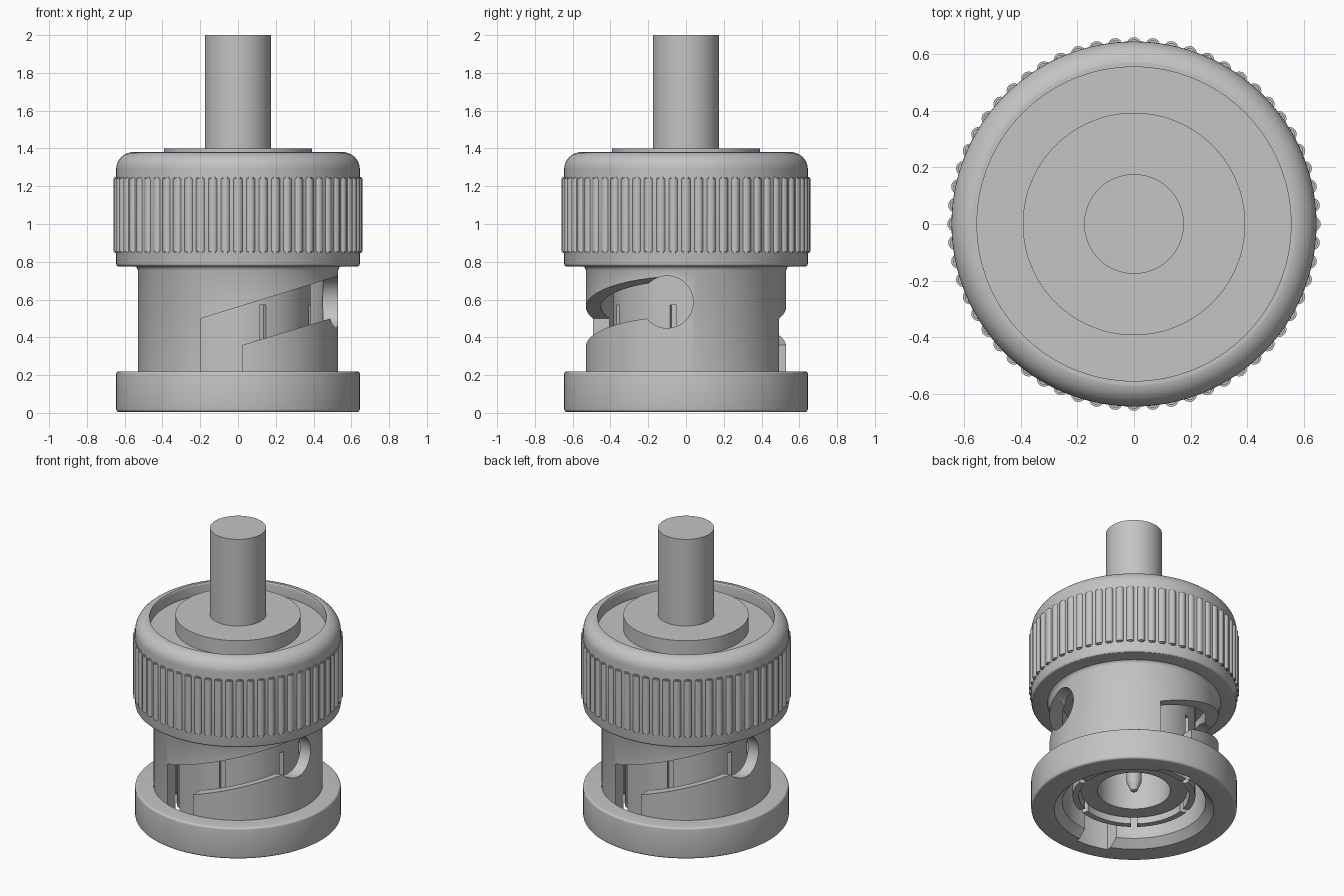
import bpy
import bmesh
from math import sin, cos, pi, radians
from mathutils import Matrix, Vector

if "Cube" in bpy.data.objects:
    bpy.data.objects.remove(bpy.data.objects["Cube"])

metal = bpy.data.materials.new("grey metal")
metal.use_nodes = True
metal.diffuse_color = (0.55, 0.55, 0.55, 1)
metal.node_tree.nodes["Principled BSDF"].inputs["Base Color"].default_value = metal.diffuse_color


def add_object(name, bm):
    bmesh.ops.recalc_face_normals(bm, faces=bm.faces)
    mesh = bpy.data.meshes.new(name)
    bm.to_mesh(mesh)
    bm.free()
    mesh.materials.append(metal)
    obj = bpy.data.objects.new(name, mesh)
    bpy.context.collection.objects.link(obj)
    return obj


def activate(obj):
    bpy.ops.object.select_all(action='DESELECT')
    obj.select_set(True)
    bpy.context.view_layer.objects.active = obj


def smooth(obj):
    activate(obj)
    bpy.ops.object.shade_smooth_by_angle(angle=radians(30))


def fillet(r, z, radius, start, steps=6):
    """Quarter arc of (r, z) points, turning counter-clockwise from start degrees."""
    angles = [radians(start + 90 * i / steps) for i in range(steps + 1)]
    return [(r + radius * cos(a), z + radius * sin(a)) for a in angles]


def lathe(name, profile, closed=True, segments=128):
    """Revolve an (r, z) profile; points on the axis become poles."""
    bm = bmesh.new()
    rings = []
    for r, z in profile:
        if r == 0:
            rings.append([bm.verts.new((0, 0, z))] * segments)
        else:
            rings.append([bm.verts.new((r * cos(2 * pi * i / segments),
                                        r * sin(2 * pi * i / segments), z))
                          for i in range(segments)])
    pairs = list(zip(rings, rings[1:]))
    if closed:
        pairs.append((rings[-1], rings[0]))
    for a, b in pairs:
        for i in range(segments):
            j = (i + 1) % segments
            corners = list(dict.fromkeys((a[i], a[j], b[j], b[i])))
            if len(corners) > 2:
                bm.faces.new(corners)
    return add_object(name, bm)


def cut(target, cutter):
    cutter.hide_render = True
    mod = target.modifiers.new("cut", 'BOOLEAN')
    mod.operation = 'DIFFERENCE'
    mod.solver = 'EXACT'
    mod.object = cutter
    activate(target)
    bpy.ops.object.modifier_apply(modifier=mod.name)
    bpy.data.objects.remove(cutter)


def prism(name, outline, y_near, y_far, turn):
    """Extrude an (x, z) outline along y, then turn it about z."""
    bm = bmesh.new()
    face = bm.faces.new([bm.verts.new((x, y_near, z)) for x, z in outline])
    new = bmesh.ops.extrude_face_region(bm, geom=[face])["geom"]
    verts = [v for v in new if isinstance(v, bmesh.types.BMVert)]
    bmesh.ops.translate(bm, verts=verts, vec=(0, y_far - y_near, 0))
    bmesh.ops.rotate(bm, verts=bm.verts, matrix=Matrix.Rotation(turn, 3, 'Z'))
    return add_object(name, bm)


# Cable stub and rear flange
smooth(lathe("cable", [(0, 1.25), (0.176, 1.25), (0.176, 2.0), (0, 2.0)], False))
smooth(lathe("rear_flange", [(0, 1.25), (0.393, 1.25), (0.393, 1.4), (0, 1.4)], False))

# Coupling nut with rounded rim and recessed top
nut = ([(0, 0.775), (0.53, 0.775)] + fillet(0.63, 0.79, 0.015, -90, 3)
       + fillet(0.555, 1.29, 0.09, 0, 10) + fillet(0.57, 1.365, 0.015, 90, 4)
       + [(0.555, 1.3), (0, 1.3)])
smooth(lathe("coupling_nut", nut, False))

# Grip ribs around the nut
bm = bmesh.new()
rib_count = 60
for i in range(rib_count):
    a = 2 * pi * i / rib_count
    place = Matrix.Translation((0.634 * cos(a), 0.634 * sin(a), 1.0475))
    made = bmesh.ops.create_cone(bm, cap_ends=True, segments=16, radius1=0.026,
                                 radius2=0.026, depth=0.4, matrix=place)
    rims = {e for v in made["verts"] for e in v.link_edges
            if abs(e.verts[0].co.z - e.verts[1].co.z) < 0.01}
    bmesh.ops.bevel(bm, geom=list(rims), offset=0.007, segments=2, affect='EDGES')
smooth(add_object("grip_ribs", bm))

# Bayonet sleeve, flared into the nut, with two slanted slots and locking holes
sleeve = lathe("bayonet_sleeve", [
    (0.5, 0.005), (0.53, 0.005), (0.53, 0.755), (0.536, 0.769), (0.55, 0.78),
    (0.45, 0.78), (0.45, 0.055)])
slot = [(-0.195, -0.1), (-0.195, 0.5), (0.6, 0.746), (0.6, 0.533), (0.025, 0.36), (0.025, -0.1)]
for turn in (0, pi):
    cut(sleeve, prism("slot_cutter", slot, -0.1, -0.7, turn))
    bm = bmesh.new()
    bmesh.ops.create_cone(bm, cap_ends=True, segments=48, radius1=0.138, radius2=0.138, depth=0.5,
                          matrix=Matrix.Translation((0.5, -0.1, 0.587))
                          @ Matrix.Rotation(pi / 2, 4, 'Y'))
    bmesh.ops.rotate(bm, verts=bm.verts, matrix=Matrix.Rotation(turn, 3, 'Z'))
    cut(sleeve, add_object("hole_cutter", bm))
smooth(sleeve)

# Front collar
collar = ([(0.53, 0.005)] + fillet(0.63, 0.02, 0.015, -90, 4)
          + fillet(0.63, 0.205, 0.015, 0, 4) + [(0.53, 0.22)])
smooth(lathe("front_collar", collar))

# Slitted contact ring
contact = lathe("contact_ring", [(0.345, 0.1), (0.385, 0.1), (0.385, 0.8), (0.345, 0.8)])
half = 0.018
slit = [(-half, 0), (-half, 0.57), (half, 0.57), (half, 0)]
for i in range(6):
    cut(contact, prism("slit_cutter", slit, -0.3, -0.45, radians(20 + 60 * i)))
smooth(contact)

# Inner insulator and centre pin
smooth(lathe("insulator", [(0, 0.6), (0.228, 0.6), (0.228, 0.14), (0.335, 0.14),
                           (0.335, 0.8), (0, 0.8)], False))
smooth(lathe("centre_pin", [(0, 0.13), (0.02, 0.14), (0.046, 0.2), (0.046, 0.65), (0, 0.65)], False))
